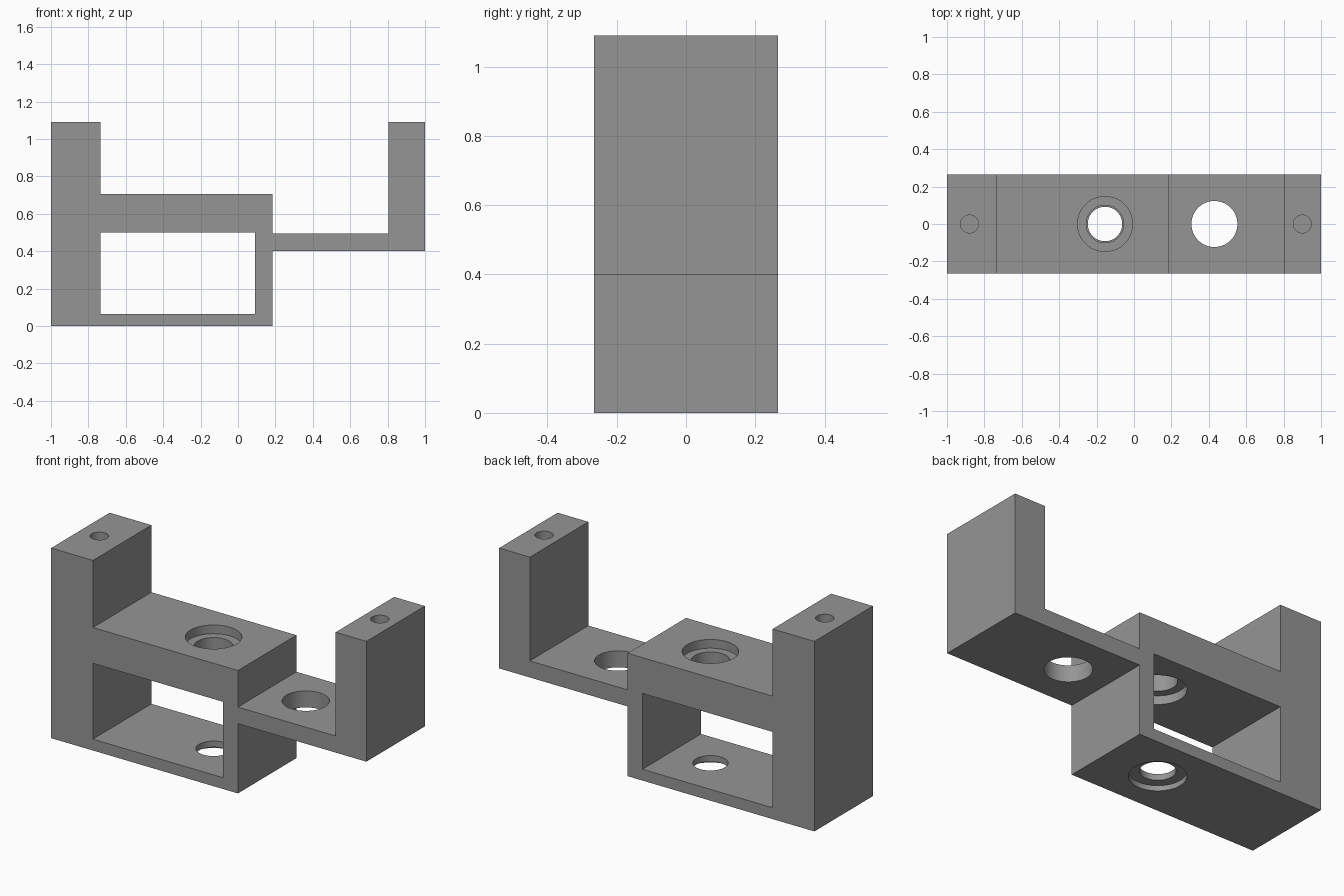
import bpy, bmesh

if "Cube" in bpy.data.objects:
    bpy.data.objects.remove(bpy.data.objects["Cube"])

HALF_DEPTH = 0.265

grey = bpy.data.materials.new("mid grey")
grey.diffuse_color = (0.3, 0.3, 0.3, 1)
grey.use_nodes = True
grey.node_tree.nodes["Principled BSDF"].inputs["Base Color"].default_value = grey.diffuse_color


def extrude_profile(name, points, half):
    """Extrude an x-z outline symmetrically along y."""
    bm = bmesh.new()
    face = bm.faces.new([bm.verts.new((x, -half, z)) for x, z in points])
    ext = bmesh.ops.extrude_face_region(bm, geom=[face])
    verts = [v for v in ext["geom"] if isinstance(v, bmesh.types.BMVert)]
    bmesh.ops.translate(bm, verts=verts, vec=(0, 2 * half, 0))
    bmesh.ops.recalc_face_normals(bm, faces=bm.faces)
    mesh = bpy.data.meshes.new(name)
    bm.to_mesh(mesh)
    bm.free()
    obj = bpy.data.objects.new(name, mesh)
    bpy.context.collection.objects.link(obj)
    mesh.materials.append(grey)
    return obj


def cut(target, cutter):
    """Subtract the cutter from the target and discard it."""
    mod = target.modifiers.new("cut", "BOOLEAN")
    mod.operation = "DIFFERENCE"
    mod.solver = "EXACT"
    mod.object = cutter
    bpy.context.view_layer.objects.active = target
    bpy.ops.object.modifier_apply(modifier=mod.name)
    bpy.data.objects.remove(cutter)


def drill(target, x, r, z0, z1):
    """Cut a vertical round hole from z0 to z1."""
    bpy.ops.mesh.primitive_cylinder_add(
        vertices=64, radius=r, depth=z1 - z0, location=(x, 0, (z0 + z1) / 2))
    cutter = bpy.context.object
    cutter.hide_render = True
    cutter.data.materials.append(grey)
    cut(target, cutter)


# Bracket body: tall left post, raised block, thin arm and right post
bracket = extrude_profile("bracket", [
    (-1, 0), (0.185, 0), (0.185, 0.40), (1, 0.40), (1, 1.09), (0.805, 1.09),
    (0.805, 0.495), (0.185, 0.495), (0.185, 0.705), (-0.735, 0.705),
    (-0.735, 1.09), (-1, 1.09)], HALF_DEPTH)

# Rectangular window through the block
window = extrude_profile("window_cutter", [
    (-0.735, 0.065), (0.09, 0.065), (0.09, 0.50), (-0.735, 0.50)], 0.4)
window.hide_render = True
cut(bracket, window)

# Stepped hole in the upper block, recessed on both faces
drill(bracket, -0.155, 0.10, 0.45, 0.75)
drill(bracket, -0.155, 0.147, 0.655, 0.75)
drill(bracket, -0.155, 0.147, 0.45, 0.55)

# Stepped hole in the base plate, recessed from below
drill(bracket, -0.155, 0.092, -0.1, 0.1)
drill(bracket, -0.155, 0.147, -0.1, 0.03)

# Plain hole in the arm
drill(bracket, 0.43, 0.123, 0.3, 0.6)

# Blind screw holes in the post tops
drill(bracket, -0.88, 0.048, 0.79, 1.2)
drill(bracket, 0.90, 0.048, 0.79, 1.2)

# Smooth hole walls, crisp edges
bpy.ops.object.select_all(action="DESELECT")
bracket.select_set(True)
bpy.context.view_layer.objects.active = bracket
bpy.ops.object.shade_smooth_by_angle()
